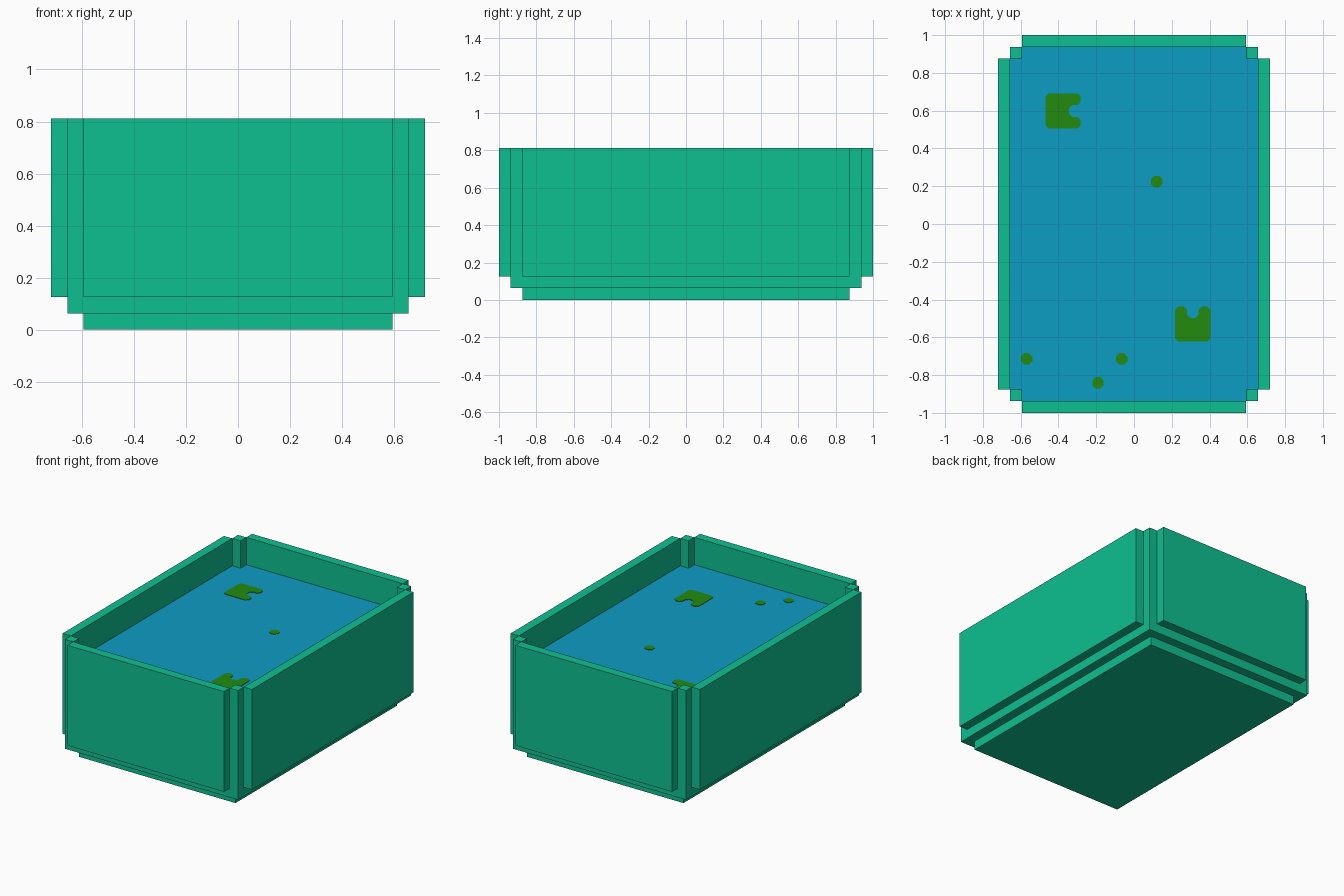
import bpy, bmesh

if "Cube" in bpy.data.objects:
    bpy.data.objects.remove(bpy.data.objects["Cube"], do_unlink=True)

U = 1 / 16                                  # one block unit
X0, X1, X2 = 9.5 * U, 10.5 * U, 11.5 * U    # stepped half widths
Y0, Y1, Y2 = 14 * U, 15 * U, 16 * U         # stepped half lengths
TOP, WATER_Z = 13 * U, 10 * U


def srgb(c):
    c /= 255
    return c / 12.92 if c <= 0.04045 else ((c + 0.055) / 1.055) ** 2.4


def material(name, r, g, b):
    m = bpy.data.materials.new(name)
    col = (srgb(r), srgb(g), srgb(b), 1)
    m.use_nodes = True
    m.diffuse_color = col
    m.node_tree.nodes["Principled BSDF"].inputs["Base Color"].default_value = col
    return m


tub_green = material("tub_green", 14, 192, 144)
water_blue = material("water_blue", 13, 156, 194)
leaf_green = material("leaf_green", 34, 139, 14)


def prism(name, outline, z0, z1, mat):
    """Extrude a counter-clockwise outline from z0 to z1 (flat sheet if equal)."""
    bm = bmesh.new()
    face = bm.faces.new([bm.verts.new((x, y, z0)) for x, y in outline])
    if z1 > z0:
        ext = bmesh.ops.extrude_face_region(bm, geom=[face], use_keep_orig=True)
        verts = [v for v in ext["geom"] if isinstance(v, bmesh.types.BMVert)]
        bmesh.ops.translate(bm, vec=(0, 0, z1 - z0), verts=verts)
        bmesh.ops.recalc_face_normals(bm, faces=bm.faces)
    me = bpy.data.meshes.new(name)
    bm.to_mesh(me)
    bm.free()
    me.materials.append(mat)
    ob = bpy.data.objects.new(name, me)
    bpy.context.collection.objects.link(ob)
    return ob


def box(name, xa, xb, ya, yb, z0, z1):
    xa, xb = sorted((xa, xb))
    ya, yb = sorted((ya, yb))
    return prism(name, [(xa, ya), (xb, ya), (xb, yb), (xa, yb)], z0, z1, tub_green)


# Stepped base
box("base_foot", -X0, X0, -Y0, Y0, 0, U)
box("base_floor", -X1, X1, -Y1, Y1, U, 2 * U)

# Walls and corner posts
for s, side, end in ((1, "left", "back"), (-1, "right", "front")):
    box(side + "_wall", s * X1, s * X2, -Y0, Y0, 2 * U, TOP)
    box(end + "_wall", -X0, X0, s * Y1, s * Y2, 2 * U, TOP)
    for t, e in ((1, "back"), (-1, "front")):
        box(f"{e}_{side}_post", s * X0, s * X1, t * Y0, t * Y1, 2 * U, TOP)

# Water surface, notched around the posts
prism("water", [(X1, -Y0), (X1, Y0), (X0, Y0), (X0, Y1), (-X0, Y1), (-X0, Y0),
                (-X1, Y0), (-X1, -Y0), (-X0, -Y0), (-X0, -Y1), (X0, -Y1), (X0, -Y0)],
      WATER_Z, WATER_Z, water_blue)


def chamfered(points, c):
    """Cut every corner of an outline by c."""
    out = []
    for i, (x, y) in enumerate(points):
        for px, py in (points[i - 1], points[(i + 1) % len(points)]):
            d = ((px - x) ** 2 + (py - y) ** 2) ** 0.5
            out.append((x + (px - x) * c / d, y + (py - y) * c / d))
    return out


def plate(name, cx, cy, points):
    prism(name, [(cx + x, cy + y) for x, y in chamfered(points, 0.017)],
          WATER_Z, WATER_Z + 0.003, leaf_green)


# Floating leaves: square pads with a notch, and small round leaves
h, n = 0.093, 0.031
pad = [(-h, -h), (h, -h), (h, -n), (n, -n), (n, n), (h, n), (h, h), (-h, h)]
plate("back_lily_pad", -0.375, 0.598, pad)
plate("front_lily_pad", 0.311, -0.529, [(-y, x) for x, y in pad])
r = 0.03
dot = [(-r, -r), (r, -r), (r, r), (-r, r)]
for i, (x, y) in enumerate([(0.12, 0.224), (-0.568, -0.714), (-0.065, -0.714), (-0.191, -0.841)]):
    plate(f"small_leaf_{i + 1}", x, y, dot)
